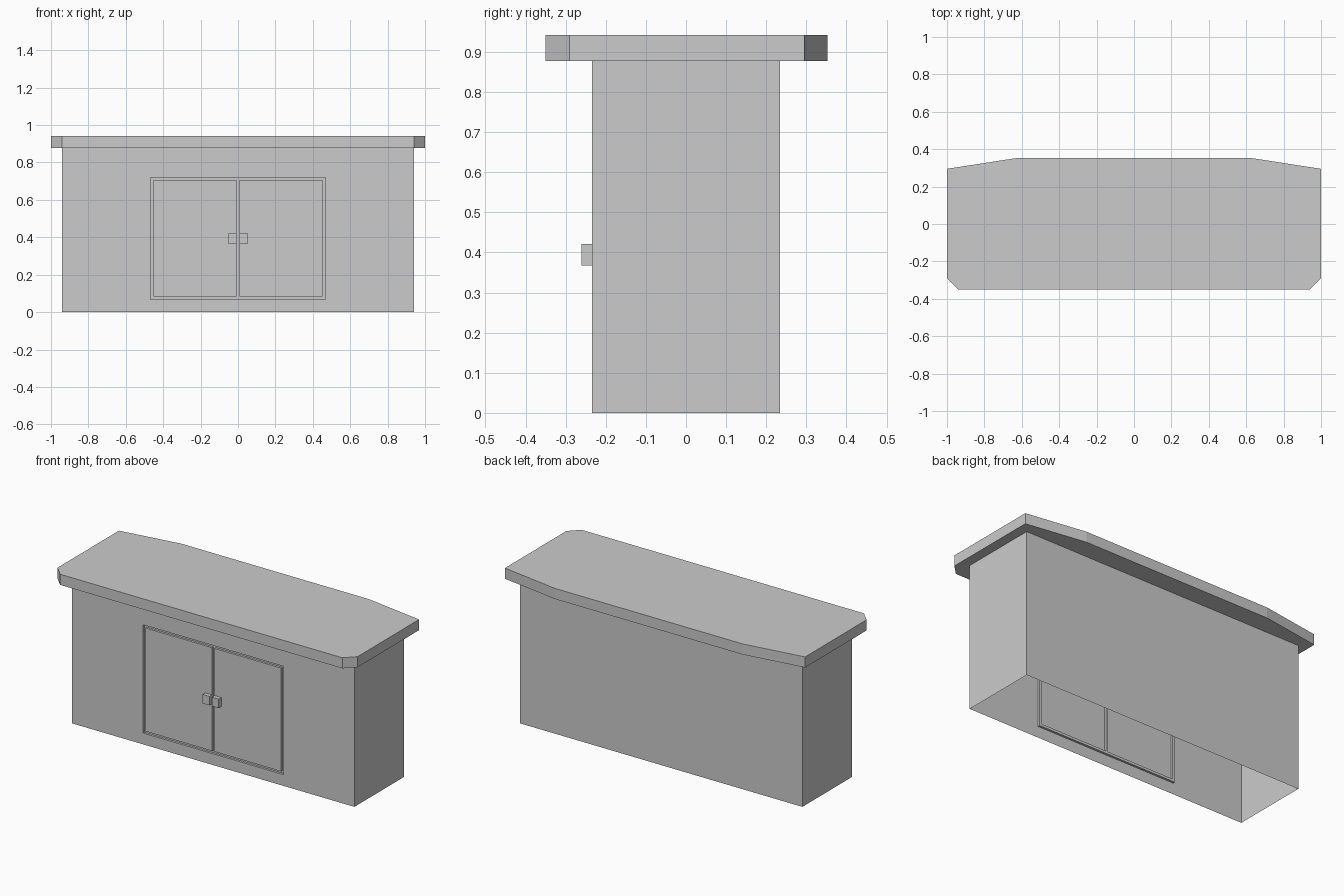
import bpy, bmesh

if "Cube" in bpy.data.objects:
    bpy.data.objects.remove(bpy.data.objects["Cube"])

W, D, H, TOP = 0.94, 0.235, 0.878, 0.942   # body half width, half depth, height, worktop height
GROOVE = 0.013                             # depth of the channel round the doors


def finish(bm, name):
    bmesh.ops.recalc_face_normals(bm, faces=bm.faces[:])
    mesh = bpy.data.meshes.new(name)
    bm.to_mesh(mesh)
    bm.free()
    ob = bpy.data.objects.new(name, mesh)
    bpy.context.collection.objects.link(ob)
    return ob


def box(name, lo, hi):
    bm = bmesh.new()
    bmesh.ops.create_cube(bm, size=1)
    for v in bm.verts:
        v.co = [(a + b) / 2 + c * (b - a) for a, b, c in zip(lo, hi, v.co)]
    return finish(bm, name)


# Cabinet body: thin shell, open underneath, front panel divided along the door lines
xs = [-W, -0.468, -0.452, -0.008, 0.008, 0.452, 0.468, W]
zs = [0, 0.068, 0.083, 0.705, 0.72, H]
bm = bmesh.new()
grid = [[bm.verts.new((x, -D, z)) for z in zs] for x in xs]
channel = []
for i in range(len(xs) - 1):
    for k in range(len(zs) - 1):
        f = bm.faces.new((grid[i][k], grid[i + 1][k], grid[i + 1][k + 1], grid[i][k + 1]))
        inside = 1 <= i <= 5 and 1 <= k <= 3
        door = i in (2, 4) and k == 2
        if inside and not door:
            channel.append(f)

# Sides and back
bl, br, tr, tl = [bm.verts.new((x, D, z)) for x, z in ((-W, 0), (W, 0), (W, H), (-W, H))]
bm.faces.new(grid[0] + [tl, bl])
bm.faces.new(grid[-1] + [tr, br])
bm.faces.new((br, bl, tl, tr))

# Sink the channel around and between the doors
res = bmesh.ops.extrude_face_region(bm, geom=channel)
new = [g for g in res["geom"] if isinstance(g, bmesh.types.BMVert)]
bmesh.ops.translate(bm, verts=new, vec=(0, GROOVE, 0))
bmesh.ops.delete(bm, geom=[f for f in channel if f.is_valid], context="FACES_ONLY")
finish(bm, "cabinet_body")

# Worktop: clipped front corners, shallow taper at the back
half = [(0.94, -0.35), (1.0, -0.29), (1.0, 0.295), (0.625, 0.353)]
outline = half + [(-x, y) for x, y in reversed(half)]
bm = bmesh.new()
base = bm.faces.new([bm.verts.new((x, y, H)) for x, y in outline])
res = bmesh.ops.extrude_face_region(bm, geom=[base], use_keep_orig=True)
bmesh.ops.translate(bm, vec=(0, 0, TOP - H),
                    verts=[g for g in res["geom"] if isinstance(g, bmesh.types.BMVert)])
finish(bm, "worktop")

# Door handles
for side, x0, x1 in (("left", -0.053, -0.008), ("right", 0.008, 0.053)):
    box(f"{side}_handle", (x0, -0.26, 0.367), (x1, -D, 0.421))
